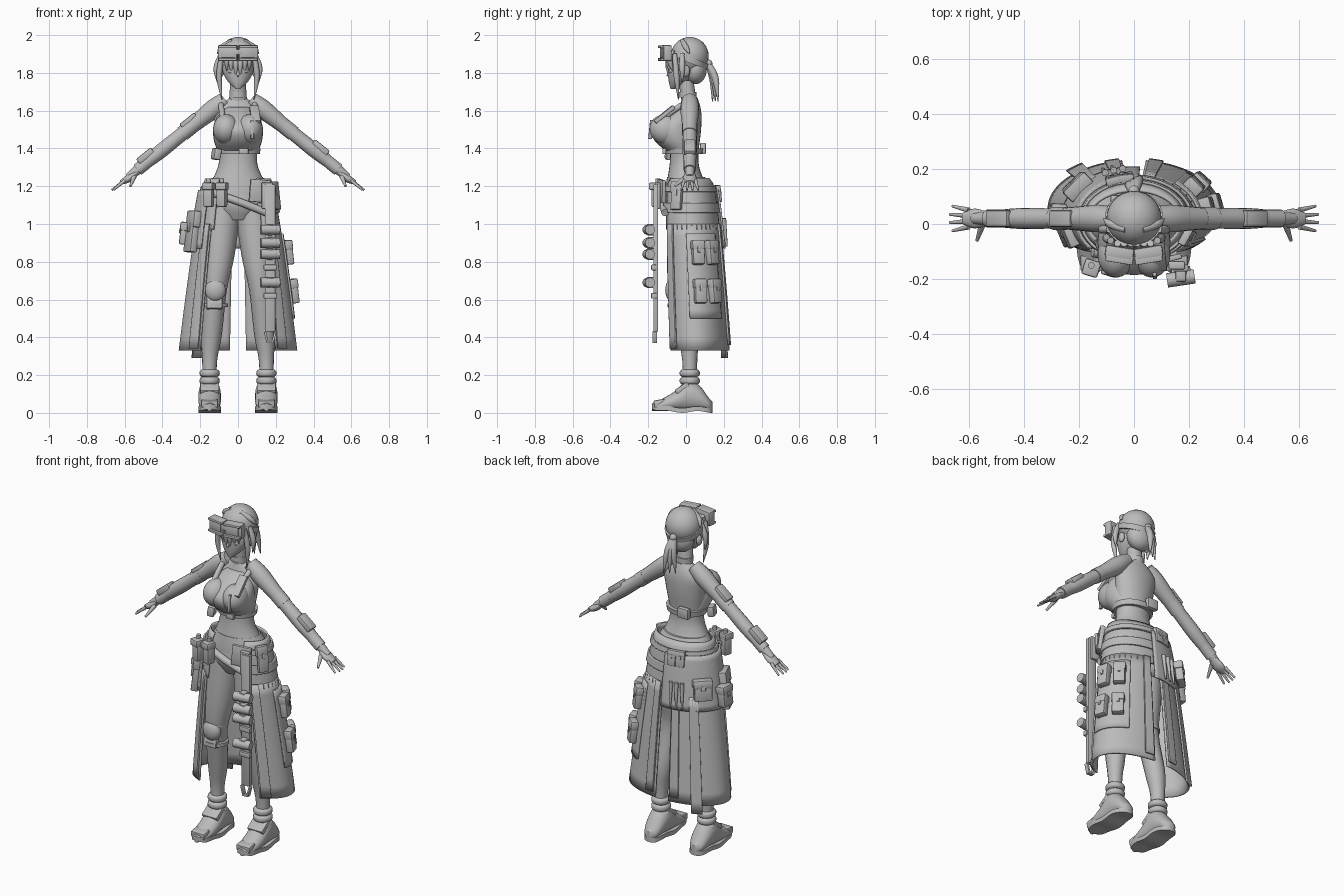
import bpy, bmesh, math
from mathutils import Vector

if "Cube" in bpy.data.objects:
    bpy.data.objects.remove(bpy.data.objects["Cube"])

COLOUR = (.5, .5, .5, 1)
grey = bpy.data.materials.new("plain_grey")
grey.use_nodes = True
grey.diffuse_color = COLOUR
grey.node_tree.nodes["Principled BSDF"].inputs["Base Color"].default_value = COLOUR
SIDES = ((1, "left"), (-1, "right"))


def finish(bm, name, location=(0, 0, 0), rotation=(0, 0, 0)):
    bmesh.ops.recalc_face_normals(bm, faces=bm.faces)
    mesh = bpy.data.meshes.new(name)
    bm.to_mesh(mesh)
    bm.free()
    mesh.materials.append(grey)
    part = bpy.data.objects.new(name, mesh)
    part.location, part.rotation_euler = location, rotation
    bpy.context.collection.objects.link(part)
    bpy.ops.object.select_all(action="DESELECT")
    part.select_set(True)
    bpy.context.view_layer.objects.active = part
    bpy.ops.object.shade_smooth_by_angle(angle=math.radians(40))
    return part


def blend(rows, steps=4):
    """Smooth curve through rows of numbers."""
    result, last = [], len(rows) - 1
    for i in range(last):
        near = rows[max(i - 1, 0)], rows[i], rows[i + 1], rows[min(i + 2, last)]
        for k in range(steps):
            f = k / steps
            result.append([q + f / 2 * (r - p + f * (2 * p - 5 * q + 4 * r - s + f * (3 * (q - r) + s - p)))
                           for p, q, r, s in zip(*near)])
    return result + [list(rows[last])]


def oval(centre, u, v, count=20):
    turns = [k * math.tau / count for k in range(count)]
    return [Vector(centre) + u * math.cos(t) + v * math.sin(t) for t in turns]


def skin(name, rings):
    """Join rings of points into a closed tube."""
    bm = bmesh.new()
    loops = [[bm.verts.new(p) for p in ring] for ring in rings]
    for a, b in zip(loops, loops[1:]):
        for i in range(len(a)):
            bm.faces.new((a[i - 1], a[i], b[i], b[i - 1]))
    bm.faces.new(loops[0])
    bm.faces.new(loops[-1])
    return finish(bm, name)


def loft(name, rows):
    """Level ovals on the centre line: height, depth position, half width, half depth."""
    return skin(name, [oval((0, y, z), Vector((a, 0, 0)), Vector((0, b, 0)), 28) for z, y, a, b in blend(rows)])


def tube(name, rows, side=1, depth=1):
    """Round limb through rows of x, y, z, radius; depth widens it front to back."""
    rows = blend(rows)
    points = [Vector((side * x, y, z)) for x, y, z, r in rows]
    rings = []
    for i, (point, row) in enumerate(zip(points, rows)):
        along = (points[min(i + 1, len(points) - 1)] - points[max(i - 1, 0)]).normalized()
        u = along.cross(Vector((0, 1, 0))).normalized()
        rings.append(oval(point, u * row[3], along.cross(u) * row[3] * depth, 16))
    return skin(name, rings)


def lock(name, start, end, width, bulge):
    """Tapering strand of hair that bows outward by the bulge vector."""
    start, end = Vector(start), Vector(end)
    middle = (start + end) / 2 + Vector(bulge)
    tube(name, [(*start, width * .8), (*middle, width), (*end, width / 8)])


def box(name, location, size, rotation=(0, 0, 0)):
    bm = bmesh.new()
    bmesh.ops.create_cube(bm, size=1)
    bmesh.ops.scale(bm, vec=size, verts=bm.verts)
    bmesh.ops.bevel(bm, geom=bm.edges[:], offset=min(size) / 5, segments=2, affect="EDGES", profile=.5)
    return finish(bm, name, location, rotation)


def ball(name, location, size, rotation=(0, 0, 0)):
    bm = bmesh.new()
    bmesh.ops.create_uvsphere(bm, u_segments=28, v_segments=18, radius=1)
    bmesh.ops.scale(bm, vec=size, verts=bm.verts)
    return finish(bm, name, location, rotation)


def on_skirt(degrees, z, out=0):
    """Point and facing on the flared skirt; degrees run from the back towards the left."""
    turn, drop = math.radians(90 - degrees), max(0, 1.24 - z)
    wide, deep, middle = .17 + .15 * drop ** .8, .11 + .065 * drop ** .35, .01 + .05 * drop
    facing = Vector((math.cos(turn) / wide, math.sin(turn) / deep, 0)).normalized()
    point = Vector((wide * math.cos(turn), middle + deep * math.sin(turn), z))
    return point + facing * out, math.atan2(facing.y, facing.x)


def cloth(name, start, end, bottom, top, out=0, columns=30, rows=10):
    """Sheet that follows the skirt between two angles and two heights."""
    bm = bmesh.new()
    grid = [[bm.verts.new(on_skirt(start + (end - start) * i / columns, bottom + (top - bottom) * j / rows, out)[0])
             for i in range(columns + 1)] for j in range(rows + 1)]
    for low, high in zip(grid, grid[1:]):
        for i in range(columns):
            bm.faces.new((low[i], low[i + 1], high[i + 1], high[i]))
    thickness = finish(bm, name).modifiers.new("thickness", "SOLIDIFY")
    thickness.thickness, thickness.offset = .01, 0


def pouch(name, degrees, z, width, height, depth, out=.01):
    """Rounded bag with a flap and clasp, lying against the skirt."""
    for part, rise, d, w, h in (("", 0, depth, width, height), ("_flap", .3, depth * 1.2, width * 1.1, height * .4),
                                ("_clasp", .1, depth * 1.3, width / 4, height / 4)):
        point, facing = on_skirt(degrees, z + height * rise, out + depth / 2)
        box(name + part, point, (d, w, h), (0, -.12, facing))


# Torso, hips and cropped top
loft("torso", [(1.02, 0, .08, .08), (1.1, 0, .16, .115), (1.2, 0, .15, .105), (1.33, -.01, .1, .075), (1.5, 0, .12, .08),
               (1.6, .02, .12, .06), (1.67, .02, .04, .04)])
loft("hips", [(1.1, .01, .17, .125), (1.18, .01, .17, .12), (1.25, 0, .13, .1)])
loft("neck", [(1.62, .02, .05, .04), (1.76, 0, .04, .04)])
loft("choker", [(1.67, .01, .046, .046), (1.7, .01, .046, .046)])
loft("cropped_top", [(1.39, -.02, .11, .09), (1.44, -.05, .127, .115), (1.5, -.065, .132, .12), (1.56, -.04, .115, .095),
                     (1.62, 0, .06, .05)])
loft("under_bust_band", [(1.37, -.01, .115, .095), (1.4, -.01, .12, .1)])
for side, word in SIDES:
    ball(word + "_bust", (side * .062, -.105, 1.5), (.07, .09, .08), (-.25, 0, side * .1))
    ball(word + "_buttock", (side * .075, .06, 1.06), (.085, .08, .1))
    tube(word + "_shoulder_strap", [(.08, -.12, 1.56, .015), (.09, 0, 1.64, .015), (.07, .05, 1.6, .015)], side)
box("shoulder_plate", (.09, -.115, 1.58), (.05, .022, .13), (-.9, 0, .1))
box("shoulder_plate_strap", (.075, -.185, 1.5), (.015, .02, .1), (-.1, 0, .1))
box("rib_pouch", (-.115, -.08, 1.37), (.04, .06, .06), (0, .15, .3))
box("back_pouch", (-.05, .09, 1.4), (.07, .03, .06))
box("chest_buckle", (.03, -.115, 1.385), (.05, .02, .03))

# Arms with sleeves and pads placed by fraction of the way to the wrist
SHOULDER, WRIST = Vector((.13, .02, 1.61)), Vector((.54, .02, 1.28))


def sleeve(name, side, begin, end, radius):
    tube(name, [(*SHOULDER.lerp(WRIST, f), radius) for f in (begin, end)], side)


def arm_pad(name, side, fraction):
    spot = SHOULDER.lerp(WRIST, fraction) + Vector((.02, 0, .025))
    box(name, (side * spot.x, spot.y, spot.z), (.1, .06, .035), (0, side * .68, 0))


for side, word in SIDES:
    girth = zip((-.15, 0, .2, .4, .7, 1, 1.1), (.04, .05, .043, .037, .038, .025, .02))
    tube(word + "_arm", [(*SHOULDER.lerp(WRIST, f), r) for f, r in girth], side)
    sleeve(word + "_arm_band", side, .28, .4, .041)
    sleeve(word + "_cuff", side, .84, .98, .033)
    tube(word + "_palm", [(.54, .02, 1.27, .015), (.58, .02, 1.24, .02), (.62, .02, 1.22, .012)], side, 1.8)
    for k in range(4):
        spread = k - 1.5
        reach = .67 - .005 * spread ** 2
        tube(f"{word}_finger_{k + 1}", [(.6, .02 + spread * .02, 1.23, .01), (reach, .02 + spread * .03, 1.18, .005)], side)
    tube(word + "_thumb", [(.55, 0, 1.25, .013), (.57, -.06, 1.2, .006)], side)
arm_pad("left_forearm_pad", 1, .7)
arm_pad("right_forearm_pad", -1, .83)
arm_pad("right_upper_arm_pad", -1, .27)

# Legs and boots
for side, word in SIDES:
    tube(word + "_leg", [(.08, 0, 1.08, .095), (.1, -.02, .84, .082), (.12, -.03, .66, .062), (.14, .01, .42, .055),
                         (.15, .02, .28, .04), (.15, .02, .14, .036)], side)
    for z in (.13, .17, .21):
        tube(word + "_boot_collar", [(.15, .02, z + lift, .04 + swell) for lift, swell in
                                     ((-.02, 0), (-.01, .012), (.01, .012), (.02, 0))], side)
    upper, sole = [], []
    tops = blend([(.05,), (.13,), (.17,), (.11,), (.07,), (.04,)])
    for i, (top,) in enumerate(tops):
        f = i / (len(tops) - 1)
        width = .015 + .045 * (1 - abs(2 * f - 1) ** 3) ** .5
        arch = .01 * math.sin(f * math.pi * 2) ** 2 + .02 * f ** 8
        centre = Vector((side * .15, .14 - .32 * f, top / 2 + .01))
        upper.append(oval(centre, Vector((width, 0, 0)), Vector((0, 0, top / 2))))
        sole.append([Vector((centre.x + a * width, centre.y, arch + b)) for a, b in ((-1, 0), (1, 0), (1, .025), (-1, .025))])
    skin(word + "_boot", upper)
    skin(word + "_sole", sole)
    box(word + "_toe_cap", (side * .15, -.14, .05), (.09, .06, .04), (.15, 0, 0))
    box(word + "_boot_strap", (side * .15, -.02, .13), (.1, .08, .03), (.6, 0, 0))
ball("knee_pad", (-.12, -.075, .65), (.055, .035, .06))
box("shin_guard", (-.125, -.07, .585), (.085, .04, .07), (-.2, 0, 0))
for z in (.56, .68):
    tube("knee_strap", [(.12, -.03, z, .068), (.12, -.03, z + .02, .068)], -1)

# Head, face and hair
loft("face", [(1.715, -.07, .012, .012), (1.76, -.04, .058, .052), (1.83, -.01, .084, .084), (1.95, .01, .06, .07)])
box("nose", (0, -.09, 1.79), (.01, .02, .02), (-.4, 0, 0))
ball("hair_cap", (0, .02, 1.89), (.1, .1, .1))
ball("nape_hair", (0, .05, 1.82), (.08, .06, .08))
for side, word in SIDES:
    ball(word + "_ear", (side * .088, 0, 1.81), (.014, .02, .03))
    ball(word + "_eye", (side * .036, -.08, 1.81), (.02, .01, .013), (0, 0, side * .35))
    outward = (side * .015, 0, 0)
    lock(word + "_long_lock", (side * .085, -.06, 1.9), (side * .085, -.04, 1.66), .015, outward)
    lock(word + "_short_lock", (side * .09, -.02, 1.9), (side * .11, -.02, 1.75), .015, outward)
    lock(word + "_crown_wisp", (side * .03, -.02, 1.97), (side * .11, .02, 1.9), .015, outward)
    for k in range(3):
        x = side * (.012 + .024 * k)
        lock(f"{word}_fringe_{k + 1}", (x, -.07, 1.92), (x, -.09 + k * .01, 1.78 + k * .015), .015, (0, -.015, 0))
for k in (-1, 0, 1):
    lock(f"ponytail_{k + 2}", (0, .11, 1.86), (.03 * k, .155 + .015 * k, 1.65), .018, (0, .015, .02))
ball("hair_tie", (0, .12, 1.85), (.02, .02, .02))

# Goggles with a raised rim around each lens
for side, word in SIDES:
    place = Vector((side * .053, -.105, 1.905))
    box(word + "_goggle_body", place, (.105, .045, .085), (0, 0, side * .16))
    box(word + "_goggle_lens", place + Vector((0, -.024, 0)), (.07, .008, .05), (0, 0, side * .16))
    for rise in (-1, 1):
        box(word + "_goggle_rim", place + Vector((0, -.022, rise * .034)), (.1, .03, .014), (0, 0, side * .16))
box("goggle_bridge", (0, -.115, 1.91), (.05, .04, .03))
strap = loft("goggle_strap", [(-.015, 0, .106, .107), (.015, 0, .106, .107)])
strap.location, strap.rotation_euler = (0, .015, 1.87), (-.36, 0, 0)

# Skirt halves, open at the front and slit at the back
for side, word in SIDES:
    cloth(word + "_skirt", side * 8, side * 140, .33, 1)
    cloth(word + "_rear_strip", side * 10, side * 20, .36, 1, .01)
    cloth(word + "_front_strip", side * 125, side * 138, .34, 1, .01)
cloth("hip_yoke", -145, 145, .97, 1.24)
cloth("left_side_panel", 40, 98, .5, .95, .01)
cloth("right_hip_wrap", -130, 5, .87, 1.18, .02)
cloth("hip_belt", -10, 150, 1.06, 1.11, .01)
cloth("waist_belt", -150, 150, 1.17, 1.2, .01)
cloth("hanging_strip", -48, -35, .29, .95, .02)

# Front belt and pouches
tube("front_belt", [(-.15, -.1, 1.17, .02), (0, -.125, 1.12, .02), (.15, -.11, 1.06, .02)])
box("front_left_flap", (.115, -.13, 1.175), (.11, .02, .12), (0, .08, .25))
for k, x in enumerate((-.155, -.085)):
    box(f"front_pouch_{k + 1}", (x, -.155, 1.15), (.05, .05, .12), (0, 0, -.3))
    box(f"front_pouch_lid_{k + 1}", (x, -.16, 1.2), (.06, .06, .04), (0, 0, -.3))
    tube(f"front_tool_{k + 1}", [(x, -.15, 1.2, .012), (x, -.15, 1.24, .012)])

# Pouches and tools around the hips
for degrees in (56, 80):
    for z in (.645, .85):
        pouch("left_skirt_pouch", degrees, z, .065, .13, .04)
for degrees in (-8, -22):
    pouch("rear_belt_pouch", degrees, 1.16, .05, .09, .025)
pouch("left_hip_pouch", 112, 1.15, .06, .15, .025)
pouch("right_large_pouch", -106, .96, .1, .22, .04)
pouch("right_small_pouch", -88, .95, .08, .12, .05, .03)
pouch("right_back_pouch", -55, 1, .1, .12, .045, .02)
for degrees in (-10, -18, -26):
    tube("rear_tool", [(*on_skirt(degrees, z, .035)[0], r) for z, r in ((1.03, .012), (.88, .005))])

# Hanging strap with canisters, clips and a ring
box("hanging_strap", (.17, -.16, .82), (.055, .025, .78))
box("strap_plate", (.155, -.15, 1.15), (.06, .03, .14))
for z in (.69, .84, .9, .97):
    tube("canister", [(.12, -.205, z, .026), (.22, -.19, z, .026)])
    box("canister_band", (.17, -.185, z), (.04, .05, .06))
for z in (.62, .77):
    box("strap_clip", (.17, -.17, z), (.07, .03, .03))
for side, word in SIDES:
    box(word + "_ring_bar", (.17 + side * .02, -.165, .4), (.012, .025, .06), (0, side * .25, 0))
box("ring_tip", (.17, -.165, .375), (.035, .025, .012))
